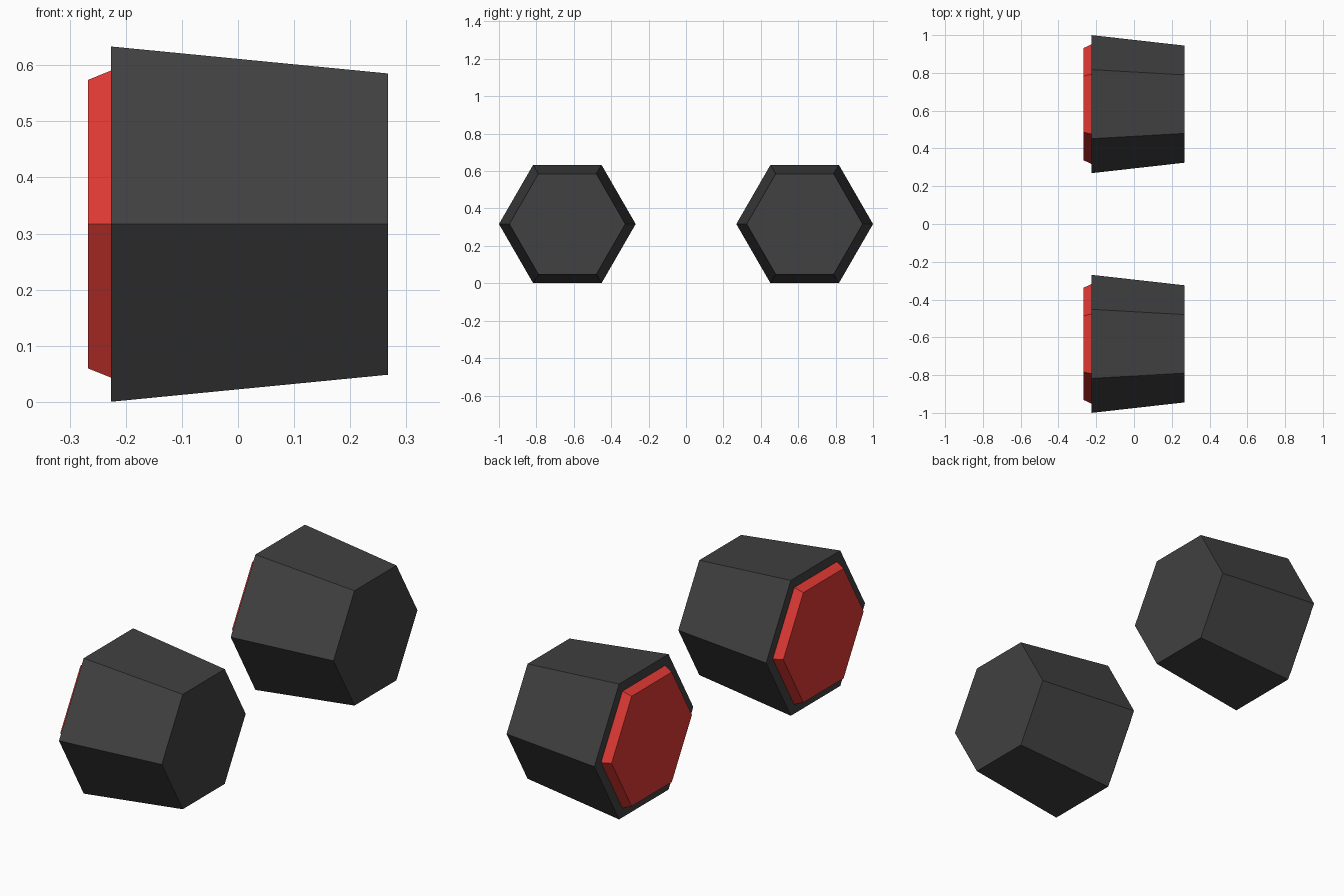
import bpy, bmesh, math

if "Cube" in bpy.data.objects:
    bpy.data.objects.remove(bpy.data.objects["Cube"])


def material(name, rgb):
    m = bpy.data.materials.new(name)
    m.diffuse_color = (*rgb, 1.0)
    m.use_nodes = True
    m.node_tree.nodes["Principled BSDF"].inputs["Base Color"].default_value = m.diffuse_color
    return m


charcoal = material("charcoal", (0.052, 0.052, 0.052))
red = material("red", (0.73, 0.041, 0.034))

CENTRE_Z = 0.3168


def hex_frustum(name, y, x0, r0, x1, r1, mat):
    """Six-sided tapered solid along x, with flat sides at top and bottom."""
    bm = bmesh.new()
    rings = []
    for x, r in ((x0, r0), (x1, r1)):
        rings.append([bm.verts.new((x,
                                    y + r * math.cos(i * math.pi / 3),
                                    CENTRE_Z + r * math.sin(i * math.pi / 3)))
                      for i in range(6)])
    a, b = rings
    for i in range(6):
        j = (i + 1) % 6
        bm.faces.new((a[i], a[j], b[j], b[i]))
    bm.faces.new(a)
    bm.faces.new(b)
    bmesh.ops.recalc_face_normals(bm, faces=bm.faces)
    mesh = bpy.data.meshes.new(name)
    bm.to_mesh(mesh)
    bm.free()
    mesh.materials.append(mat)
    obj = bpy.data.objects.new(name, mesh)
    bpy.context.collection.objects.link(obj)
    return obj


# Matching pair: dark tapered housing with a red lens on its wide end
for side, y in (("front", -0.6345), ("back", 0.6345)):
    hex_frustum(side + "_housing", y, -0.226, 0.3655, 0.267, 0.31, charcoal)
    hex_frustum(side + "_lens", y, -0.267, 0.297, -0.226, 0.316, red)
